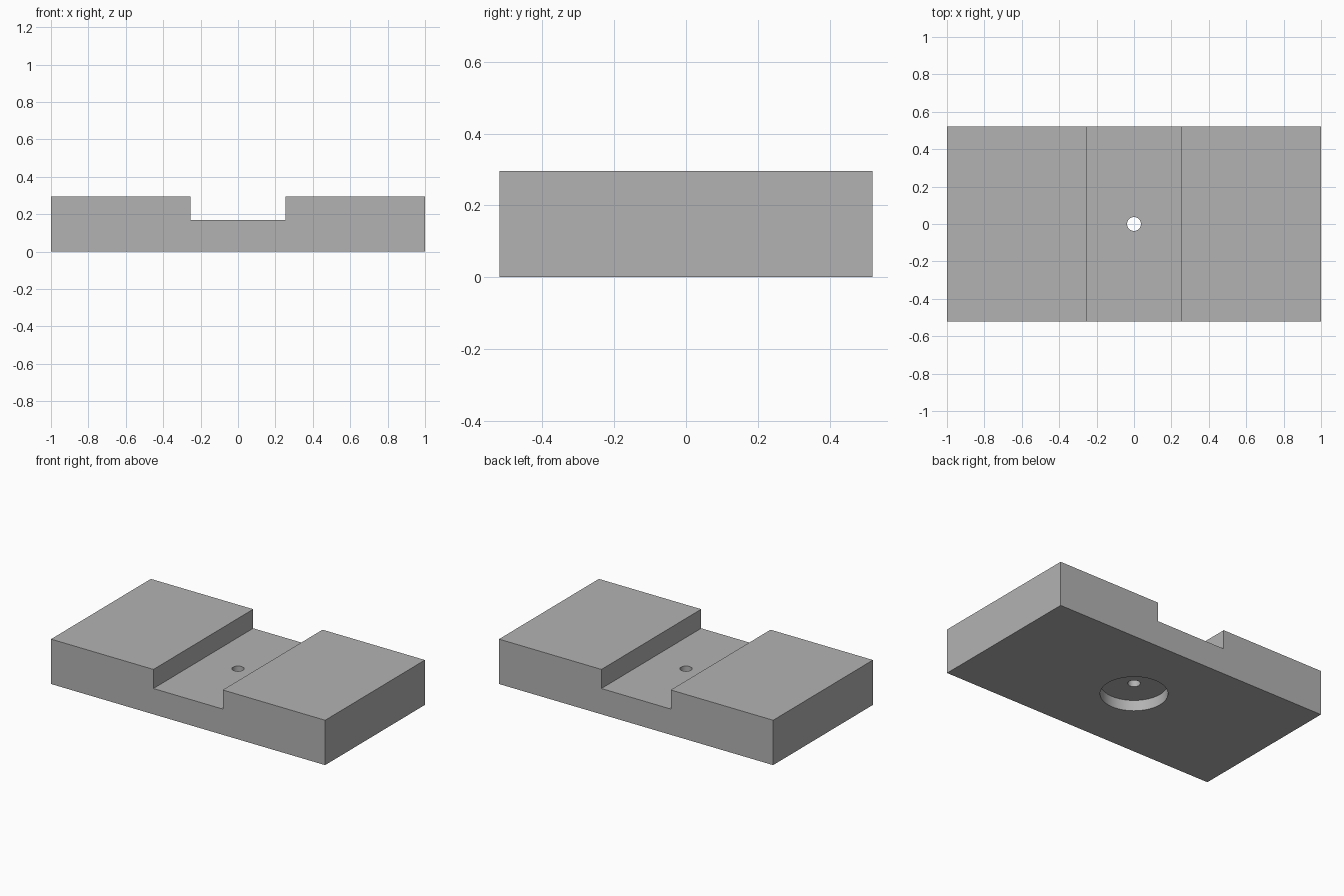
import bpy
import bmesh
import math

cube = bpy.data.objects.get("Cube")
if cube:
    bpy.data.objects.remove(cube, do_unlink=True)

HALF_X, HALF_Y, HEIGHT = 1.0, 0.52, 0.296
GROOVE_HALF, GROOVE_Z = 0.253, 0.17
BORE_R, BORE_DEPTH, HOLE_R = 0.2, 0.07, 0.037

grey = bpy.data.materials.new("plain grey")
grey.use_nodes = True
colour = (0.45, 0.45, 0.45, 1)
grey.diffuse_color = colour
grey.node_tree.nodes["Principled BSDF"].inputs["Base Color"].default_value = colour

# Grooved block, extruded from its front profile
half = [(HALF_X, 0), (HALF_X, HEIGHT), (GROOVE_HALF, HEIGHT), (GROOVE_HALF, GROOVE_Z)]
profile = half + [(-x, z) for x, z in reversed(half)]
bm = bmesh.new()
face = bm.faces.new([bm.verts.new((x, -HALF_Y, z)) for x, z in profile])
extruded = bmesh.ops.extrude_face_region(bm, geom=[face])["geom"]
bmesh.ops.translate(bm, vec=(0, 2 * HALF_Y, 0),
                    verts=[v for v in extruded if isinstance(v, bmesh.types.BMVert)])
bmesh.ops.recalc_face_normals(bm, faces=bm.faces)
mesh = bpy.data.meshes.new("grooved_block")
bm.to_mesh(mesh)
bm.free()
mesh.materials.append(grey)
block = bpy.data.objects.new("grooved_block", mesh)
bpy.context.collection.objects.link(block)


def drill(name, radius, bottom, top):
    """Cut a round vertical hole through the block."""
    bpy.ops.mesh.primitive_cylinder_add(vertices=64, radius=radius, depth=top - bottom,
                                        location=(0, 0, (bottom + top) / 2))
    cutter = bpy.context.object
    cutter.name = name
    cutter.hide_render = True
    cutter.data.materials.append(grey)
    bpy.ops.object.select_all(action="DESELECT")
    block.select_set(True)
    bpy.context.view_layer.objects.active = block
    cut = block.modifiers.new(name, "BOOLEAN")
    cut.operation = "DIFFERENCE"
    cut.solver = "EXACT"
    cut.object = cutter
    bpy.ops.object.modifier_apply(modifier=cut.name)
    bpy.data.objects.remove(cutter, do_unlink=True)


# Wide recess underneath and the small through hole
drill("bottom_recess", BORE_R, -0.1, BORE_DEPTH)
drill("through_hole", HOLE_R, -0.1, HEIGHT)

bpy.ops.object.shade_smooth_by_angle(angle=math.radians(30))
